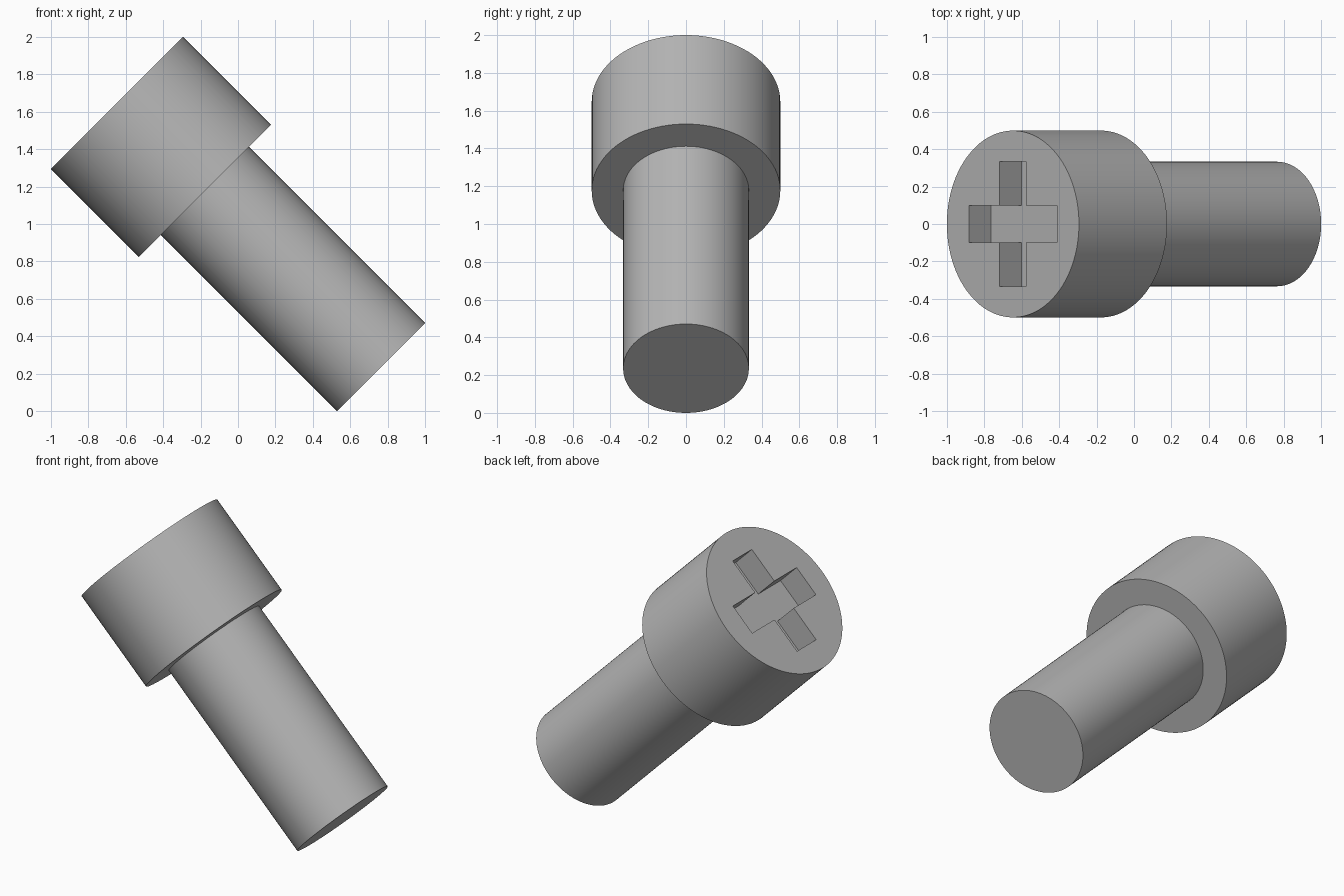
import bpy
from math import radians
from mathutils import Matrix, Vector

cube = bpy.data.objects.get("Cube")
if cube:
    bpy.data.objects.remove(cube, do_unlink=True)

UNIT = 2 * 2 ** 0.5 / 8.5          # shaft radius
HEAD_R, HEAD_H = 1.5 * UNIT, 2 * UNIT
LENGTH = 6 * UNIT
SLOT_LONG, SLOT_WIDE, SLOT_DEEP = 2 * UNIT, 0.6 * UNIT, 0.5 * UNIT

steel = bpy.data.materials.new("steel grey")
steel.use_nodes = True
GREY = (0.47, 0.47, 0.47, 1)
steel.diffuse_color = GREY
steel.node_tree.nodes["Principled BSDF"].inputs["Base Color"].default_value = GREY


def cylinder(name, radius, top, bottom):
    bpy.ops.mesh.primitive_cylinder_add(vertices=96, radius=radius, depth=top - bottom,
                                        location=(0, 0, (top + bottom) / 2))
    obj = bpy.context.object
    obj.name = name
    obj.data.materials.append(steel)
    bpy.ops.object.transform_apply(location=True, rotation=True, scale=True)
    return obj


def cut_slot(target, size_x, size_y):
    bpy.ops.mesh.primitive_cube_add(size=1)
    cutter = bpy.context.object
    cutter.name = "slot_cutter"
    cutter.hide_render = True
    cutter.scale = (size_x, size_y, 2 * SLOT_DEEP)
    bpy.ops.object.transform_apply(location=True, rotation=True, scale=True)
    mod = target.modifiers.new("slot", "BOOLEAN")
    mod.operation, mod.solver, mod.object = "DIFFERENCE", "EXACT", cutter
    bpy.context.view_layer.objects.active = target
    bpy.ops.object.modifier_apply(modifier=mod.name)
    bpy.data.objects.remove(cutter, do_unlink=True)


# Screw built upright, with the top of the head at the origin
head = cylinder("screw_head", HEAD_R, 0, -HEAD_H)
shaft = cylinder("screw_shaft", UNIT, -HEAD_H + 0.02, -LENGTH)

# Cross recess in the head
cut_slot(head, SLOT_LONG, SLOT_WIDE)
cut_slot(head, SLOT_WIDE, SLOT_LONG)

# Tilt the screw so the head points up and to the right-hand side
drop = HEAD_R / 2 ** 0.5
pose = Matrix.Translation(Vector((drop - 1, 0, 2 - drop))) @ Matrix.Rotation(radians(-45), 4, "Y")
for part in (head, shaft):
    part.data.transform(pose)
    bpy.ops.object.select_all(action="DESELECT")
    part.select_set(True)
    bpy.context.view_layer.objects.active = part
    bpy.ops.object.shade_smooth_by_angle(angle=radians(30))
